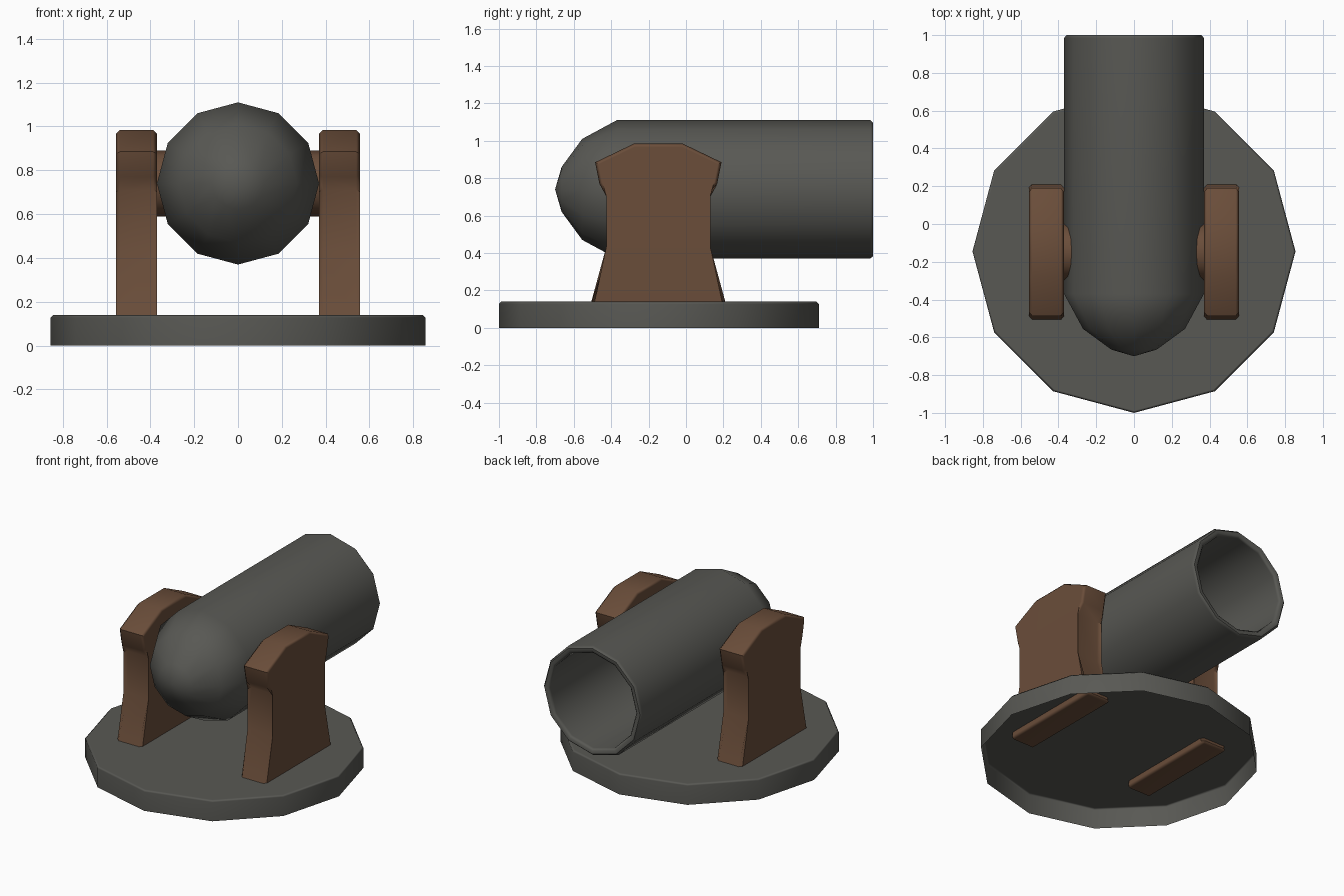
import bpy, bmesh, math

if "Cube" in bpy.data.objects:
    bpy.data.objects.remove(bpy.data.objects["Cube"])


def material(name, rgb):
    m = bpy.data.materials.new(name)
    m.diffuse_color = (*rgb, 1)
    m.use_nodes = True
    m.node_tree.nodes["Principled BSDF"].inputs["Base Color"].default_value = m.diffuse_color
    return m


IRON = material("dark_iron", (0.098, 0.098, 0.088))
WOOD = material("brown_wood", (0.145, 0.075, 0.042))


def finish(bm, name, mat, angle=50):
    bmesh.ops.recalc_face_normals(bm, faces=bm.faces)
    me = bpy.data.meshes.new(name)
    bm.to_mesh(me)
    bm.free()
    me.materials.append(mat)
    ob = bpy.data.objects.new(name, me)
    bpy.context.collection.objects.link(ob)
    bpy.ops.object.select_all(action='DESELECT')
    ob.select_set(True)
    bpy.context.view_layer.objects.active = ob
    bpy.ops.object.shade_smooth_by_angle(angle=math.radians(angle))
    w = ob.modifiers.new("even_shading", 'WEIGHTED_NORMAL')
    w.keep_sharp = True
    return ob


def lathe(name, mat, profile, place, sides=12, cap_start=True, cap_end=True):
    """Turn (radius, height) points round an axis; place maps local to world."""
    bm = bmesh.new()
    rings = []
    for r, h in profile:
        if r == 0:
            rings.append([bm.verts.new(place(0, 0, h))] * sides)
        else:
            rings.append([bm.verts.new(place(r * math.cos(a), r * math.sin(a), h))
                          for a in (2 * math.pi * k / sides for k in range(sides))])
    for a, b in zip(rings, rings[1:]):
        for k in range(sides):
            n = (k + 1) % sides
            corners = list(dict.fromkeys((a[k], a[n], b[n], b[k])))
            bm.faces.new(corners)
    if cap_start and profile[0][0] > 0:
        bm.faces.new(rings[0])
    if cap_end and profile[-1][0] > 0:
        bm.faces.new(rings[-1])
    return finish(bm, name, mat)


# Base: shallow twelve-sided dish, open underneath
BASE_Y = -0.145
lathe("base", IRON, [(0.855, 0), (0.855, 0.128), (0.843, 0.14)],
      lambda u, v, h: (u, v + BASE_Y, h), cap_start=False)

# Barrel: rounded breech, bevelled muzzle and a deep hollow bore
AXIS_Z = 0.74
lathe("barrel", IRON,
      [(0, -0.70), (0.12, -0.665), (0.27, -0.555), (0.37, -0.37),
       (0.37, 0.985), (0.357, 1.0), (0.335, 1.0), (0.32, 0.985),
       (0.32, -0.35), (0.235, -0.52), (0.105, -0.615), (0, -0.645)],
      lambda u, v, h: (u, h, v + AXIS_Z))

# Side supports: symmetric outline, half of it given as (distance from middle, z)
HALF = [(0.37, 0.10), (0.26, 0.43), (0.26, 0.71), (0.315, 0.77),
        (0.338, 0.885), (0.13, 0.985)]
MID_Y = -0.148
outline = [(MID_Y + d, z) for d, z in HALF] + [(MID_Y - d, z) for d, z in reversed(HALF)]

for side, label in ((-1, "left"), (1, "right")):
    bm = bmesh.new()
    inner, outer = ([bm.verts.new((side * x, y, z)) for y, z in outline]
                    for x in (0.37, 0.557))
    caps = [bm.faces.new(inner), bm.faces.new(outer[::-1])]
    for k in range(len(outline)):
        n = (k + 1) % len(outline)
        bm.faces.new((inner[k], outer[k], outer[n], inner[n]))
    edges = {e for f in caps for e in f.edges}
    edges |= {e for e in bm.edges if all(v.co.z < 0.11 for v in e.verts)}
    bmesh.ops.bevel(bm, geom=list(edges), offset=0.018, segments=1,
                    affect='EDGES', clamp_overlap=True)
    finish(bm, label + "_support", WOOD)

    # Stub axle joining the support to the barrel
    lathe(label + "_axle", WOOD, [(0.15, 0.30), (0.15, 0.40)],
          lambda u, v, h: (side * h, u + MID_Y, v + AXIS_Z))
